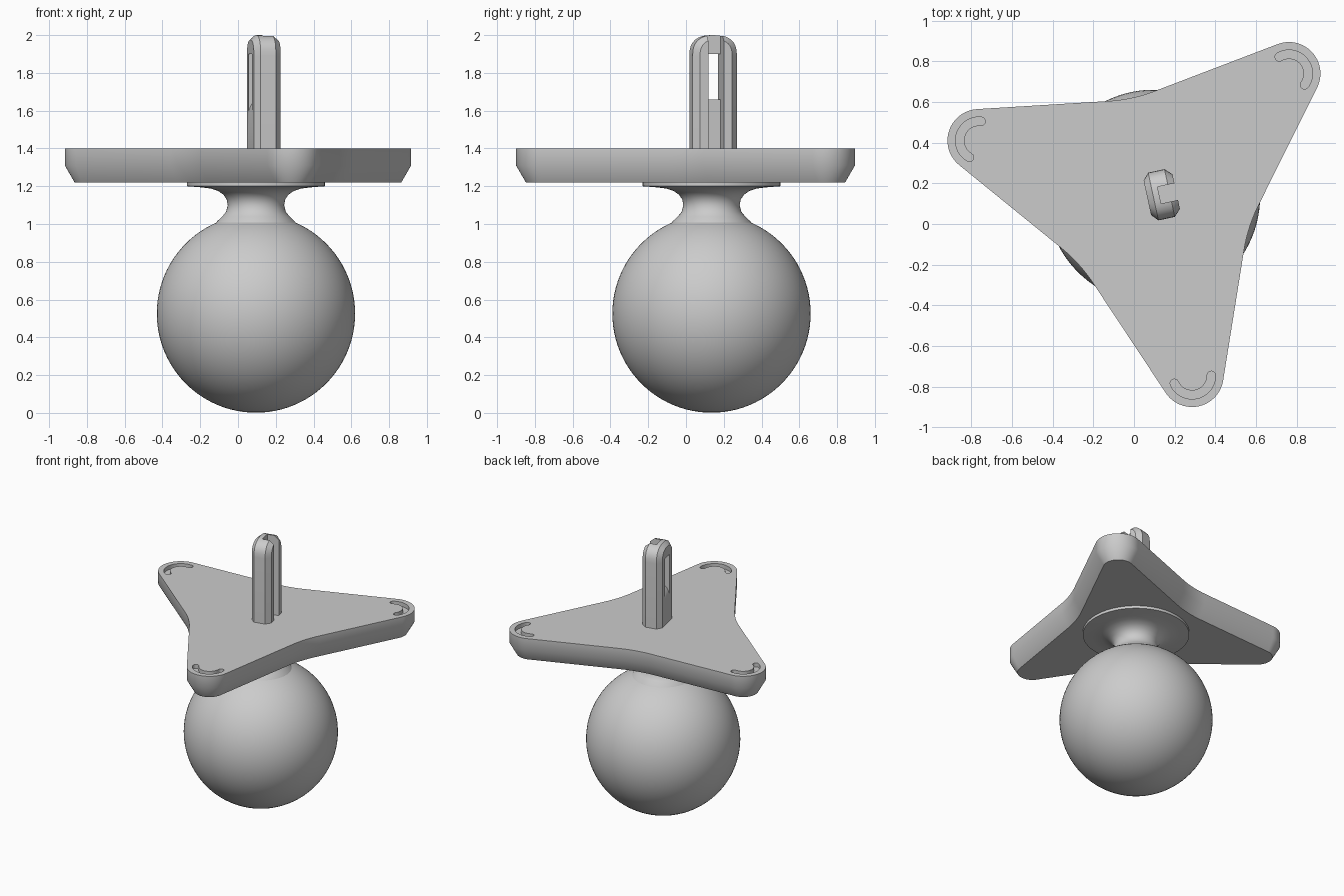
import bpy, bmesh
from math import sin, cos, radians, pi
from mathutils import Matrix, Vector

cube = bpy.data.objects.get("Cube")
if cube:
    bpy.data.objects.remove(cube)

AXIS = Vector((0.095, 0.135, 0))      # vertical axis of ball, neck and plate
TURN = radians(12.2)                  # turn of the pin and the plate

grey = bpy.data.materials.new("plain grey")
grey.use_nodes = True
grey.diffuse_color = (0.6, 0.6, 0.6, 1)
grey.node_tree.nodes["Principled BSDF"].inputs["Base Color"].default_value = (0.6, 0.6, 0.6, 1)


def make(name, bm, turn=0.0):
    """Turn a bmesh into an object standing on the axis."""
    bmesh.ops.recalc_face_normals(bm, faces=bm.faces)
    bm.transform(Matrix.Translation(AXIS) @ Matrix.Rotation(turn, 4, "Z"))
    mesh = bpy.data.meshes.new(name)
    bm.to_mesh(mesh)
    bm.free()
    mesh.materials.append(grey)
    obj = bpy.data.objects.new(name, mesh)
    bpy.context.collection.objects.link(obj)
    return obj


def loft(rings):
    """Join equal rings of points and cap both ends."""
    bm = bmesh.new()
    loops = [[bm.verts.new(p) for p in ring] for ring in rings]
    n = len(loops[0])
    for a, b in zip(loops, loops[1:]):
        for i in range(n):
            j = (i + 1) % n
            bm.faces.new((a[i], a[j], b[j], b[i]))
    bm.faces.new(loops[0])
    bm.faces.new(loops[-1])
    return bm


def cut(obj, cutter):
    """Subtract the cutter and remove it."""
    mod = obj.modifiers.new("cut", "BOOLEAN")
    mod.operation = "DIFFERENCE"
    mod.solver = "EXACT"
    mod.object = cutter
    apply_modifiers(obj)
    bpy.data.objects.remove(cutter)


def apply_modifiers(obj):
    graph = bpy.context.evaluated_depsgraph_get()
    graph.update()
    mesh = bpy.data.meshes.new_from_object(obj.evaluated_get(graph))
    obj.modifiers.clear()
    obj.data = mesh


def smooth(obj, angle):
    bpy.ops.object.select_all(action="DESELECT")
    obj.select_set(True)
    bpy.context.view_layer.objects.active = obj
    bpy.ops.object.shade_smooth_by_angle(angle=radians(angle))


def arc(r, start, end, steps, cx=0.0, cy=0.0):
    angles = [radians(start + (end - start) * i / steps) for i in range(steps + 1)]
    return [(cx + r * cos(a), cy + r * sin(a)) for a in angles]


# Ball
bm = bmesh.new()
bmesh.ops.create_uvsphere(bm, u_segments=96, v_segments=48, radius=0.525)
bm.transform(Matrix.Translation((0, 0, 0.526)))
smooth(make("ball", bm), 30)

# Neck with its flared disc
profile = [(0.22, 0.99), (0.205, 1.015), (0.178, 1.04), (0.158, 1.065), (0.149, 1.1),
           (0.155, 1.13), (0.172, 1.155), (0.2, 1.175), (0.24, 1.188), (0.3, 1.195),
           (0.365, 1.2), (0.365, 1.225)]
rings = [[(x, y, z) for x, y in arc(r, 0, 360, 96)[:-1]] for r, z in profile]
smooth(make("neck_and_disc", loft(rings)), 40)

# Three-lobed plate with a chamfered underside
LOBE, REACH, SIDE = 0.155, 0.9, 68.7


def outline(inset, z):
    hollow = 0.78
    far = (REACH * cos(radians(SIDE)) + LOBE + hollow) / cos(radians(SIDE - 60))
    third = arc(LOBE - inset, -SIDE, SIDE, 24, REACH)
    third += arc(hollow + inset, 180 + SIDE, 300 - SIDE, 12,
                 far * cos(pi / 3), far * sin(pi / 3))
    points = []
    for k in range(3):
        turn = Matrix.Rotation(k * 2 * pi / 3, 3, "Z")
        points += [turn @ Vector((x, y, z)) for x, y in third]
    return points


LOBE_TURN = TURN + radians(30)
plate = make("lobed_plate", loft([outline(0.052, 1.22), outline(0, 1.31), outline(0, 1.4)]),
             LOBE_TURN)

# Curved slots near the lobe tips
r, half, span = 0.095, 0.021, 78
ex, ey = r * cos(radians(span)), r * sin(radians(span))
slot = arc(r + half, -span, span, 24)
slot += arc(half, span, span + 180, 8, ex, ey)[1:]
slot += arc(r - half, span, -span, 24)[1:]
slot += arc(half, 180 - span, 360 - span, 8, ex, -ey)[1:-1]
for k in range(3):
    bm = loft([[(x + REACH, y, z) for x, y in slot] for z in (1.37, 1.45)])
    cut(plate, make("slot_cutter", bm, LOBE_TURN + k * 2 * pi / 3))
smooth(plate, 32)

# Upright pin: an arch with chamfered rims
WIDE = 0.12
arch = [(-WIDE, 1.38), (WIDE, 1.38)]
arch += [(WIDE * x, 1.89 + 0.11 * z)
         for x, z in [(abs(c) ** 0.8 * (1 if c > 0 else -1), s ** 0.8)
                      for c, s in [(cos(pi * i / 16), max(0, sin(pi * i / 16)))
                                   for i in range(17)]]]
arch = [p for i, p in enumerate(arch)]


def shrink(p, amount):
    """Pull an arch point inward for the chamfer, keeping the foot level."""
    v, z = p
    k = 1 - amount / WIDE
    return (v * k, z if z < 1.88 else 1.89 + (z - 1.89) * (1 - amount * 0.75 / 0.11))


stations = [(-0.03, 0.033), (0.0, 0), (0.082, 0), (0.115, 0.033)]
pin = make("pin", loft([[(u, *shrink(p, a)) for p in arch] for u, a in stations]), TURN)

# Groove along the pin, and the window through its upper back
GAP = 0.042


def prism(uz):
    return loft([[(u, v, z) for u, z in uz] for v in (-GAP, GAP)])


cut(pin, make("groove_cutter", prism([(0.03, 1.3), (0.2, 1.3), (0.2, 2.1), (0.03, 2.1)]), TURN))
cut(pin, make("window_cutter", prism([(-0.1, 1.56), (-0.03, 1.6), (-0.012, 1.64), (0.01, 1.66),
                                      (0.1, 1.66), (0.1, 1.9), (-0.1, 1.9)]), TURN))
smooth(pin, 25)
